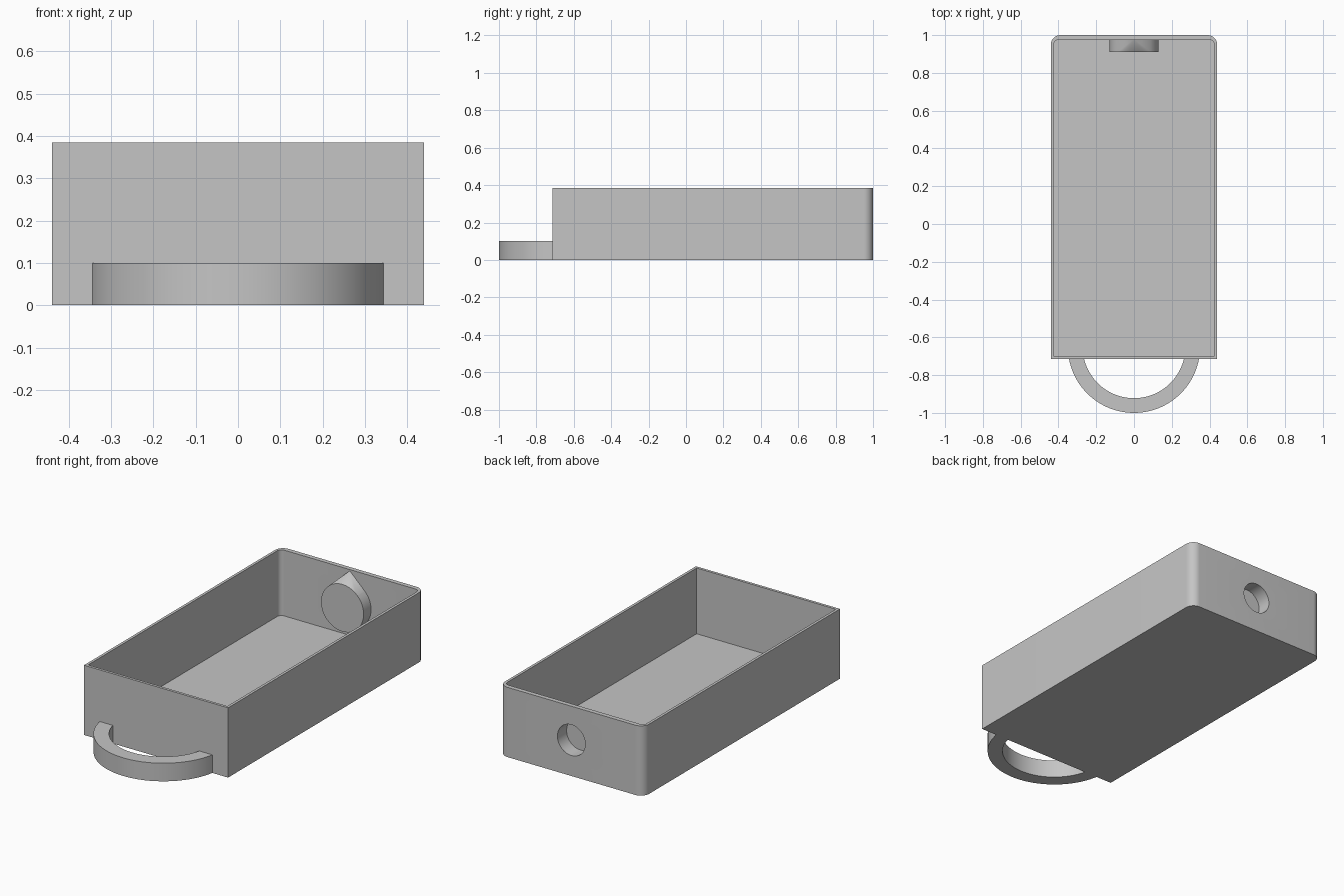
import bpy, bmesh
from math import pi, sin, cos, asin
from mathutils import Matrix, Vector

if "Cube" in bpy.data.objects:
    bpy.data.objects.remove(bpy.data.objects["Cube"])

GREY = (0.56, 0.56, 0.56, 1)
grey = bpy.data.materials.new("plain grey")
grey.use_nodes = True
grey.diffuse_color = GREY
grey.node_tree.nodes["Principled BSDF"].inputs["Base Color"].default_value = GREY

FRONT, BACK, HALF, TOP = -0.715, 1.0, 0.44, 0.385
SIDE_WALL, FLOOR = 0.015, 0.022
INNER_BACK = 0.975
HOLE_Z = 0.198


def make_object(name, bm):
    bmesh.ops.recalc_face_normals(bm, faces=bm.faces)
    mesh = bpy.data.meshes.new(name)
    bm.to_mesh(mesh)
    bm.free()
    mesh.materials.append(grey)
    obj = bpy.data.objects.new(name, mesh)
    bpy.context.collection.objects.link(obj)
    return obj


def prism(name, outline, z0, z1):
    bm = bmesh.new()
    face = bm.faces.new([bm.verts.new((x, y, z0)) for x, y in outline])
    new = bmesh.ops.extrude_face_region(bm, geom=[face])["geom"]
    verts = [v for v in new if isinstance(v, bmesh.types.BMVert)]
    bmesh.ops.translate(bm, verts=verts, vec=(0, 0, z1 - z0))
    return make_object(name, bm)


def add_cylinder(bm, radius, y0, y1, segments=64):
    matrix = Matrix.Translation((0, (y0 + y1) / 2, HOLE_Z)) @ Matrix.Rotation(pi / 2, 4, "X")
    bmesh.ops.create_cone(bm, cap_ends=True, segments=segments, radius1=radius,
                          radius2=radius, depth=y1 - y0, matrix=matrix)


def rounded_back(half, front, back, radius, steps=10):
    """Rectangle outline with only its two back corners rounded."""
    points = [(-half, front), (half, front)]
    for sign, start in ((1, 0), (-1, pi / 2)):
        for i in range(steps + 1):
            a = start + i * pi / 2 / steps
            points.append((sign * (half - radius) + radius * cos(a),
                           back - radius + radius * sin(a)))
    return points


def activate(obj):
    bpy.ops.object.select_all(action="DESELECT")
    obj.select_set(True)
    bpy.context.view_layer.objects.active = obj


def cut(obj, cutter):
    activate(obj)
    mod = obj.modifiers.new("cut", "BOOLEAN")
    mod.operation = "DIFFERENCE"
    mod.solver = "EXACT"
    mod.object = cutter
    bpy.ops.object.modifier_apply(modifier=mod.name)


# Open tray with rounded back corners
tray = prism("tray", rounded_back(HALF, FRONT, BACK, 0.05), 0, TOP)
cavity = prism("cavity_cutter",
               rounded_back(HALF - SIDE_WALL, FRONT + SIDE_WALL, INNER_BACK, 0.025),
               FLOOR, TOP + 0.1)
cut(tray, cavity)

# Round boss inside the back wall, tapering up to a point on the wall
bm = bmesh.new()
add_cylinder(bm, 0.13, 0.91, INNER_BACK + 0.005)
bm.verts.new(Vector((0, INNER_BACK + 0.003, 0.378)))
hull = bmesh.ops.convex_hull(bm, input=bm.verts)
unused = {g for g in hull["geom_interior"] + hull["geom_unused"] if g.is_valid}
bmesh.ops.delete(bm, geom=[g for g in unused if isinstance(g, bmesh.types.BMVert)],
                 context="VERTS")
bmesh.ops.dissolve_limit(bm, angle_limit=0.01, verts=bm.verts, edges=bm.edges)
boss = make_object("boss", bm)

# Blind round socket, open at the back
bm = bmesh.new()
add_cylinder(bm, 0.085, 0.92, BACK + 0.1)
socket = make_object("socket_cutter", bm)
cut(tray, socket)
cut(boss, socket)
for helper in (cavity, socket):
    bpy.data.objects.remove(helper)

# Curved pull handle, ending flush on the front wall
CENTRE = -0.65


def arc(radius, steps=48):
    tilt = asin((CENTRE - FRONT) / radius)
    start, end = pi + tilt, 2 * pi - tilt
    return [(radius * cos(a), CENTRE + radius * sin(a))
            for a in (start + (end - start) * i / steps for i in range(steps + 1))]


handle = prism("handle", arc(0.35) + arc(0.272)[::-1], 0, 0.1)

for obj in (tray, boss, handle):
    activate(obj)
    bpy.ops.object.shade_smooth_by_angle(angle=pi / 6)
